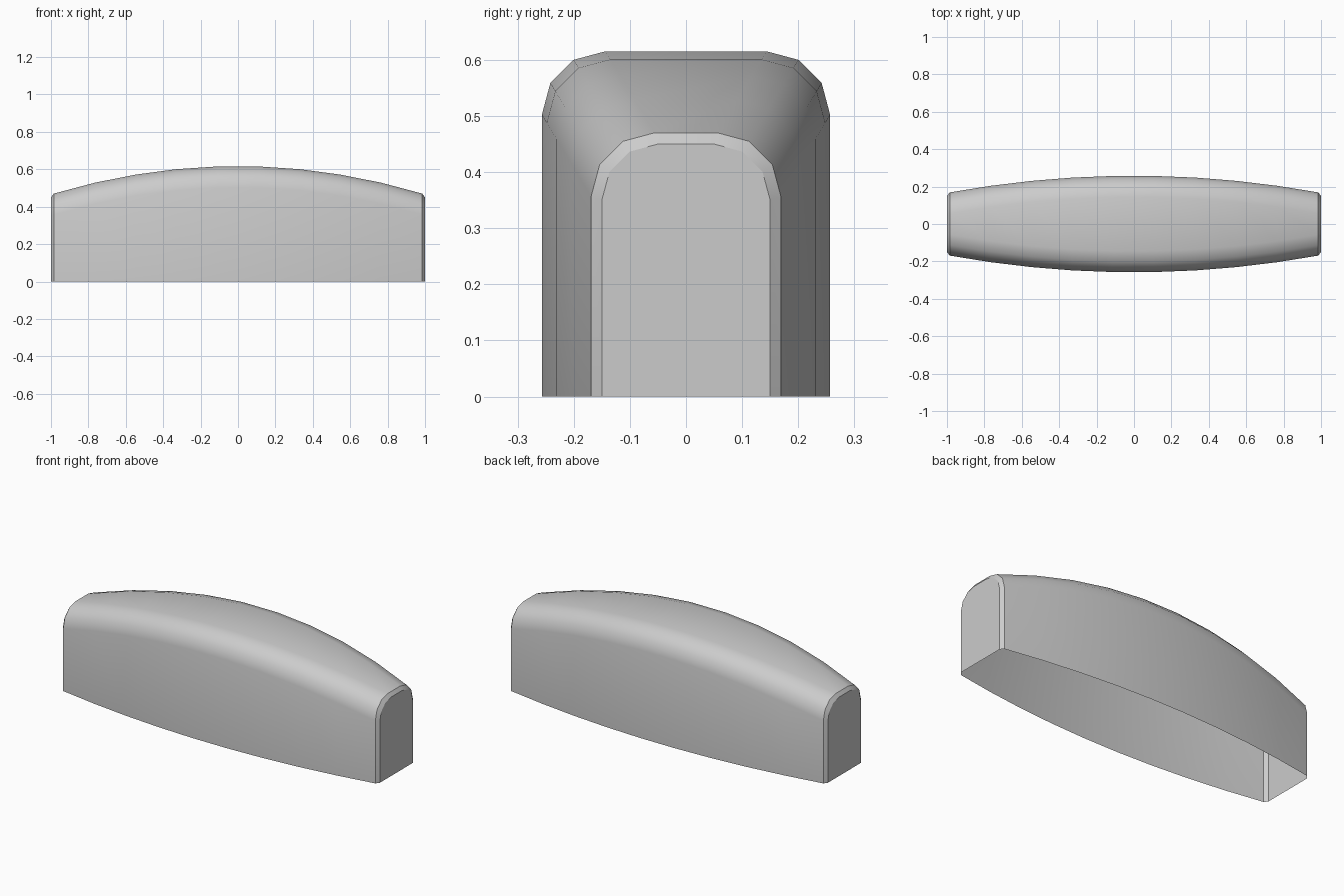
import bpy, bmesh, math

if "Cube" in bpy.data.objects:
    bpy.data.objects.remove(bpy.data.objects["Cube"])

R = 0.113      # rounded shoulder radius
SPANS = 9      # segments along the length
END = 0.985    # where the end bevel starts


def arch(x, w, h, r):
    """Open-bottomed arch with rounded shoulders, from +y foot to -y foot."""
    half = [(w, 0.0)]
    for i in range(4):
        a = math.radians(30 * i)
        half.append((w - r + r * math.cos(a), h - r + r * math.sin(a)))
    return [(x, y, z) for y, z in half + [(-y, z) for y, z in reversed(half)]]


# Bowed stations along x, with a smaller arch at each end for the bevel
sections = [arch(-1, 0.15, 0.45, 0.1)]
for i in range(SPANS + 1):
    t = 2 * i / SPANS - 1
    sections.append(arch(t * END, 0.258 - 0.089 * t * t, 0.617 - 0.147 * t * t, R))
sections.append(arch(1, 0.15, 0.45, 0.1))

# Shell skin
bm = bmesh.new()
rows = [[bm.verts.new(p) for p in s] for s in sections]
for a, b in zip(rows, rows[1:]):
    for j in range(len(a) - 1):
        bm.faces.new((a[j], b[j], b[j + 1], a[j + 1]))

# Flat end caps, bottom left open
bm.faces.new(rows[0])
bm.faces.new(list(reversed(rows[-1])))
bm.normal_update()
bmesh.ops.recalc_face_normals(bm, faces=bm.faces)
if max(bm.faces, key=lambda f: f.calc_center_median().z).normal.z < 0:
    bmesh.ops.reverse_faces(bm, faces=bm.faces)

mesh = bpy.data.meshes.new("curved_cover")
bm.to_mesh(mesh)
bm.free()
cover = bpy.data.objects.new("curved_cover", mesh)
bpy.context.collection.objects.link(cover)

# Smooth body, crisp end bevels
bpy.context.view_layer.objects.active = cover
cover.select_set(True)
bpy.ops.object.shade_smooth_by_angle(angle=math.radians(33))
